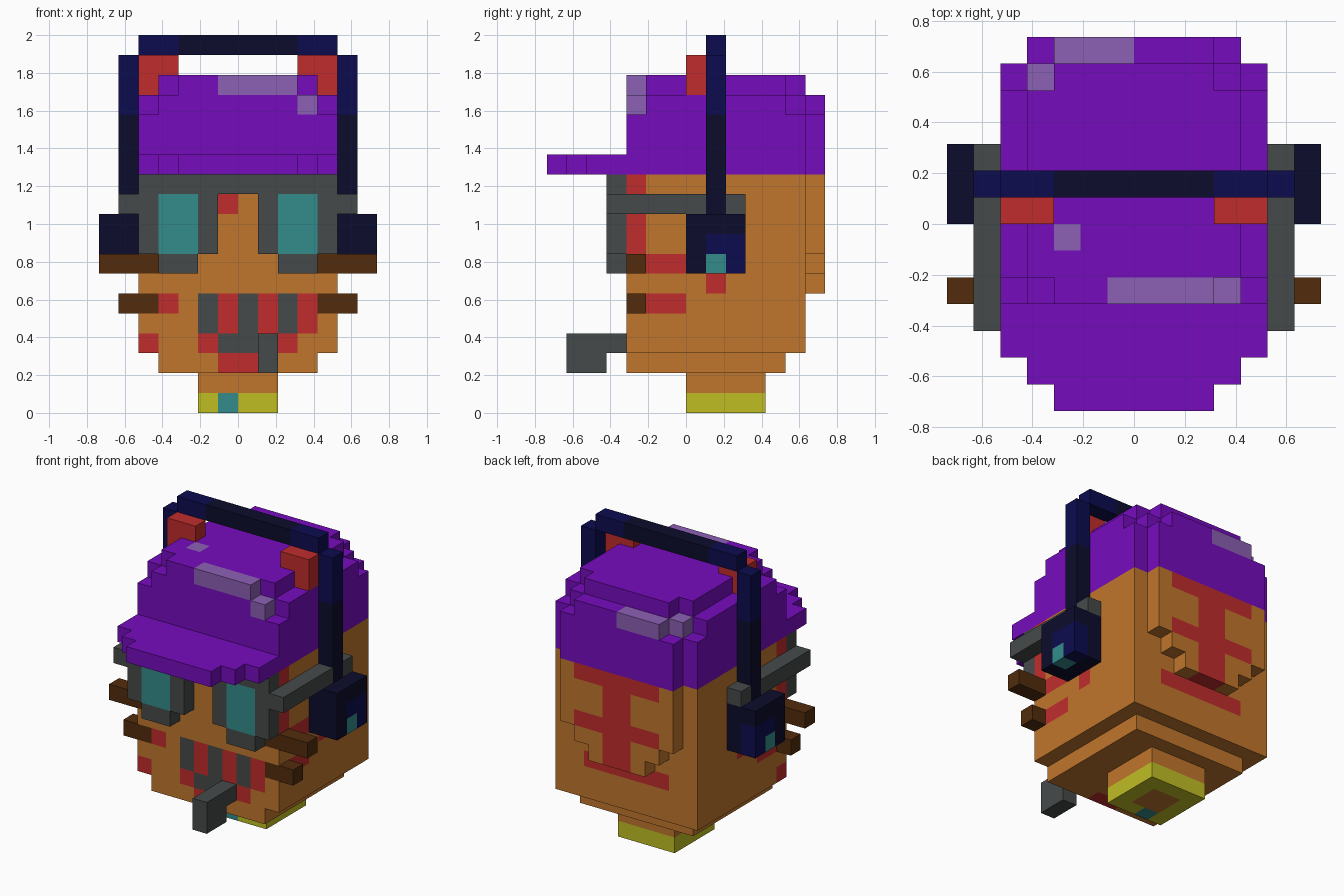
import bpy, bmesh
from mathutils import Vector

cube = bpy.data.objects.get("Cube")
if cube:
    bpy.data.objects.remove(cube, do_unlink=True)

U = 2 / 19  # size of one block

# Palette (sRGB bytes, turned into linear values)
PALETTE = {
    "orange": (192, 118, 44), "purple": (118, 12, 190), "lilac": (140, 96, 180),
    "grey": (70, 74, 74), "red": (192, 44, 44), "teal": (52, 140, 140),
    "olive": (192, 190, 36), "brown": (82, 44, 12), "navy": (12, 12, 80),
    "midnight": (12, 12, 44),
}


def linear(byte):
    c = byte / 255
    return c / 12.92 if c <= 0.04045 else ((c + 0.055) / 1.055) ** 2.4


materials = {}
for label, rgb in PALETTE.items():
    mat = bpy.data.materials.new(label)
    mat.use_nodes = True
    color = (*map(linear, rgb), 1)
    mat.diffuse_color = color
    mat.node_tree.nodes["Principled BSDF"].inputs["Base Color"].default_value = color
    materials[label] = mat


def both(*boxes):
    """Boxes plus their mirror images in x."""
    return [*boxes, *[(c, (-x[1], -x[0]), y, z) for c, x, y, z in boxes]]


def part(name, boxes):
    """Fill blocks box by box (later ones repaint, None carves) and skin them."""
    cells = {}
    for color, xs, ys, zs in boxes:
        for x in range(*xs):
            for y in range(*ys):
                for z in range(*zs):
                    if color:
                        cells[x, y, z] = color
                    else:
                        cells.pop((x, y, z), None)
    used = sorted(set(cells.values()))
    mesh = bpy.data.meshes.new(name)
    for label in used:
        mesh.materials.append(materials[label])
    bm = bmesh.new()
    for cell, color in cells.items():
        for axis in range(3):
            for side in (0, 1):
                near = list(cell)
                near[axis] += 2 * side - 1
                if tuple(near) in cells:
                    continue
                a, b = (axis + 1) % 3, (axis + 2) % 3
                ring = [(0, 0), (1, 0), (1, 1), (0, 1)]
                corners = []
                for da, db in (ring if side else ring[::-1]):
                    p = Vector(cell)
                    p[axis] += side
                    p[a] += da
                    p[b] += db
                    corners.append(bm.verts.new(p * U))
                bm.faces.new(corners).material_index = used.index(color)
    bmesh.ops.remove_doubles(bm, verts=bm.verts, dist=U / 100)
    bmesh.ops.dissolve_limit(bm, angle_limit=0.01, verts=bm.verts,
                             edges=bm.edges, delimit={'MATERIAL'})
    bm.to_mesh(mesh)
    bm.free()
    obj = bpy.data.objects.new(name, mesh)
    bpy.context.scene.collection.objects.link(obj)
    return obj


# Neck with a coloured collar
part("neck", [
    ("orange", (-2, 2), (0, 4), (0, 2)),
    ("olive", (-2, 2), (0, 4), (0, 1)),
    ("orange", (-1, 1), (1, 3), (0, 1)),
    ("teal", (-1, 0), (0, 1), (0, 1)),
])

# Head: skull, stepped back plate, side marks, mouth and back emblem
skin = (-3, -2)
skull = [
    ("orange", (-4, 4), (-3, 5), (2, 3)),
    ("orange", (-5, 5), (-3, 6), (3, 12)),
    ("orange", (-4, 4), (6, 7), (8, 12)),
    ("orange", (-3, 3), (6, 7), (7, 8)),
    ("orange", (-2, 2), (6, 7), (6, 7)),
]
side_marks = both(
    ("red", (4, 5), skin, (8, 12)),
    ("red", (4, 5), (-2, 0), (7, 8)),
    ("red", (4, 5), (-2, 0), (5, 6)),
    ("red", (4, 5), (1, 2), (6, 7)),
    ("brown", (4, 5), skin, (7, 8)),
    ("brown", (4, 5), skin, (5, 6)),
)
face_marks = [
    ("red", (-5, -4), skin, (3, 4)),
    ("red", (-4, -3), skin, (5, 6)),
    ("red", (-1, 0), skin, (10, 11)),
    ("red", (-1, 4), skin, (4, 6)),
    ("red", (-2, 3), skin, (3, 4)),
    ("red", (-1, 1), skin, (2, 3)),
    ("grey", (-1, 2), skin, (3, 4)),
]
face_marks += [("grey", (x, x + 1), skin, (4, 6)) for x in (-2, 0, 2)]
emblem = [
    ("red", (-3, 3), (6, 7), (11, 12)),
    ("red", (-1, 1), (6, 7), (6, 11)),
    ("red", (-3, 3), (6, 7), (8, 9)),
    ("red", (-3, 3), (5, 6), (5, 6)),
]
part("head", skull + side_marks + face_marks + emblem)

# Cap with rounded corners, stepped brim and highlights
crown = [
    ("purple", (-5, 5), (-3, 6), (12, 15)),
    ("purple", (-4, 4), (6, 7), (12, 15)),
    ("purple", (-5, 5), (-2, 5), (15, 16)),
    ("purple", (-4, 4), (-3, 6), (15, 16)),
    ("purple", (-3, 3), (6, 7), (15, 16)),
    ("purple", (-4, 4), (-2, 5), (16, 17)),
    ("purple", (-3, 3), (-3, 6), (16, 17)),
]
brim = [("purple", (-w, w), (-w - front, -3), (12, 13))
        for w, front in ((5, 0), (4, 2), (3, 4))]
highlights = [
    ("lilac", (-1, 3), (-3, -2), (16, 17)),
    ("lilac", (3, 4), (-3, -2), (15, 16)),
    ("lilac", (-3, -2), (-1, 0), (16, 17)),
    ("lilac", (-3, 0), (6, 7), (15, 16)),
    ("lilac", (-4, -3), (5, 6), (15, 16)),
]
part("cap", crown + brim + highlights)

# Goggles: frames, lenses and side straps
front = (-4, -3)
part("goggles", [("grey", (-5, 5), front, (11, 12))] + both(
    ("grey", (1, 5), front, (8, 11)),
    ("grey", (2, 4), front, (7, 8)),
    ("teal", (2, 4), front, (8, 11)),
    ("grey", (5, 6), (-4, 3), (10, 11)),
    (None, (5, 6), (1, 2), (10, 11)),
))

# Whiskers
part("whiskers", both(
    ("brown", (5, 7), skin, (7, 8)),
    ("brown", (5, 6), skin, (5, 6)),
))

# Pipe
part("pipe", [
    ("grey", (1, 2), (-6, -3), (3, 4)),
    ("grey", (1, 2), (-6, -4), (2, 3)),
])

# Headphones: band, ear cups and red tabs
part("headphone_band", [("midnight", (-5, 5), (1, 2), (18, 19))] + both(
    ("navy", (3, 5), (1, 2), (18, 19)),
    ("midnight", (5, 6), (1, 2), (10, 15)),
    ("navy", (5, 6), (1, 2), (15, 18)),
))
part("ear_cups", both(
    ("midnight", (5, 7), (0, 3), (7, 10)),
    ("navy", (6, 7), (1, 3), (7, 9)),
    ("teal", (6, 7), (1, 2), (7, 8)),
))
part("red_tabs", both(
    ("red", (4, 5), (0, 1), (16, 18)),
    ("red", (3, 4), (0, 1), (17, 18)),
))
